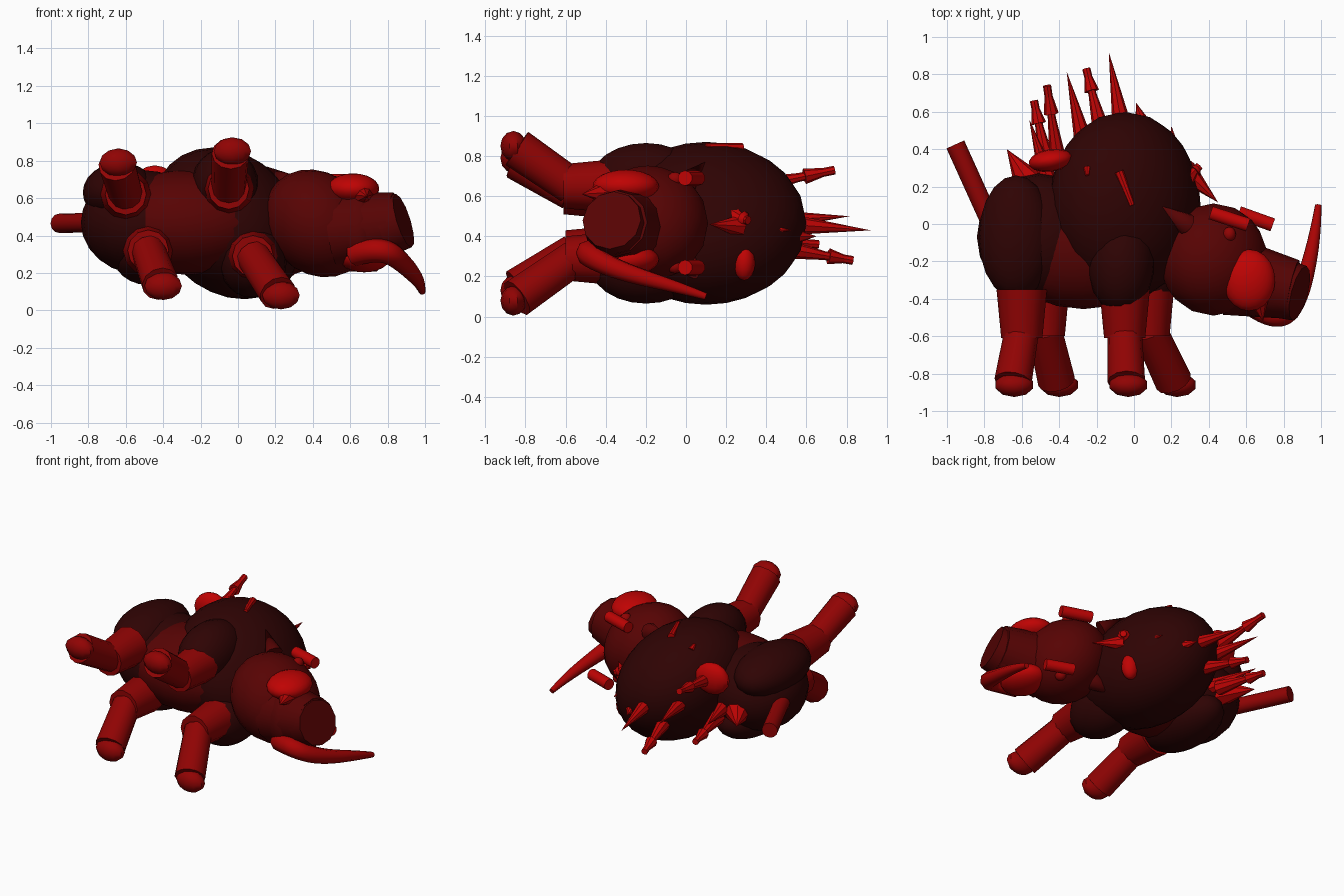
import bpy
import math
from mathutils import Vector

cube = bpy.data.objects.get("Cube")
if cube:
    bpy.data.objects.remove(cube, do_unlink=True)


def make_material(name, colour):
    mat = bpy.data.materials.new(name)
    mat.use_nodes = True
    rgba = (*colour, 1)
    mat.diffuse_color = rgba
    mat.node_tree.nodes["Principled BSDF"].inputs["Base Color"].default_value = rgba
    return mat


HIDE = make_material("dark hide", (0.028, 0.001, 0.001))
SKIN = make_material("deep red skin", (0.095, 0.001, 0.001))
LIMB = make_material("limb red", (0.28, 0.001, 0.001))
TUSK = make_material("tusk red", (0.4, 0.001, 0.001))
BRIGHT = make_material("bright red", (0.52, 0.001, 0.001))
YAW = (0, math.radians(45), 0)


def finish(name, mat):
    ob = bpy.context.object
    ob.name = name
    ob.data.materials.append(mat)
    bpy.ops.object.shade_smooth_by_angle(angle=math.radians(40))
    return ob


def ellipsoid(name, centre, radii, mat, segments=20, rings=12, turn=(0, 0, 0)):
    bpy.ops.mesh.primitive_uv_sphere_add(segments=segments, ring_count=rings, radius=1,
                                         location=centre, scale=radii, rotation=turn)
    return finish(name, mat)


def rod(name, start, end, r1, r2, mat, sides=12):
    a, b = Vector(start), Vector(end)
    d = b - a
    bpy.ops.mesh.primitive_cone_add(vertices=sides, radius1=r1, radius2=r2, depth=d.length,
                                    location=(a + b) / 2,
                                    rotation=d.to_track_quat('Z', 'Y').to_euler())
    return finish(name, mat)


# Trunk
ellipsoid("hump", (-0.05, 0.1, 0.465), (0.445, 0.5, 0.362), HIDE, 24, 14, YAW)
ellipsoid("rump", (-0.51, -0.07, 0.47), (0.33, 0.34, 0.28), HIDE)
ellipsoid("belly", (-0.27, -0.12, 0.47), (0.46, 0.335, 0.28), SKIN)

# Shoulders, thighs and legs: joint, haunch size, knee, foot for each limb
limbs = {
    "front_left": ((-0.07, -0.2, 0.67), (0.18, 0.28, 0.195),
                   (-0.05, -0.61, 0.65), (-0.04, -0.86, 0.85)),
    "front_right": ((0.08, -0.2, 0.26), (0.18, 0.28, 0.195),
                    (0.08, -0.6, 0.29), (0.22, -0.86, 0.08)),
    "hind_left": ((-0.63, -0.07, 0.63), (0.2, 0.33, 0.16),
                  (-0.6, -0.61, 0.62), (-0.65, -0.86, 0.79)),
    "hind_right": ((-0.48, -0.07, 0.295), (0.19, 0.33, 0.16),
                   (-0.48, -0.6, 0.32), (-0.41, -0.86, 0.13)),
}
for name, (joint, size, knee, foot) in limbs.items():
    ellipsoid(name + "_haunch", joint, size, HIDE)
    knee, foot = Vector(knee), Vector(foot)
    rod(name + "_upper_leg", knee + Vector((0, 0.26, 0)), knee, 0.135, 0.11, LIMB)
    start = knee + Vector((0, 0.04, 0))
    rod(name + "_lower_leg", start, start.lerp(foot, 0.94), 0.092, 0.1, LIMB)
    ellipsoid(name + "_hoof", foot + Vector((0.01, 0, 0)), (0.105, 0.065, 0.075), LIMB, 10, 6)

# Head and snout
ellipsoid("head", (0.425, -0.19, 0.465), (0.31, 0.3, 0.265), SKIN, turn=YAW)
ellipsoid("muzzle", (0.64, -0.31, 0.435), (0.14, 0.19, 0.21), SKIN)
rod("snout", (0.52, -0.28, 0.43), (0.85, -0.35, 0.47), 0.21, 0.16, SKIN)
rod("nose_disc", (0.79, -0.345, 0.45), (0.885, -0.37, 0.48), 0.16, 0.15, SKIN)

# Paired features on the head, shifted along the body on the far side
for side, z, shift in (("left", 0.65, 0), ("right", 0.285, 0.06)):
    out = 1 if side == "left" else -1
    ellipsoid(side + "_cheek", (0.615 + shift, -0.3, z), (0.14, 0.165, 0.082), BRIGHT)
    ellipsoid(side + "_eye", (0.51 + shift, -0.055, z + 0.035 * out), (0.035, 0.04, 0.035),
              LIMB, 12, 8)
    rod(side + "_brow", (0.41 + 2.5 * shift, 0.06, z + 0.04 * out),
        (0.61 + 2.2 * shift, -0.005, z + 0.04 * out), 0.038, 0.038, BRIGHT, 10)
    rod(side + "_ear", (0.28 + shift, 0, z + 0.02 * out), (0.15 + shift, 0.095, z + 0.12 * out),
        0.06, 0, SKIN, 10)

# Long curved tusk and the broken one
curve = bpy.data.curves.new("long_tusk", 'CURVE')
curve.dimensions = '3D'
curve.bevel_depth = 0.065
curve.bevel_resolution = 2
curve.use_fill_caps = True
spline = curve.splines.new('NURBS')
path = ((0.62, -0.42, 0.3, 1), (0.76, -0.52, 0.34, 1), (0.86, -0.46, 0.28, 0.9),
        (0.93, -0.25, 0.2, 0.7), (0.97, -0.05, 0.15, 0.5), (0.985, 0.1, 0.1, 0.28))
spline.points.add(len(path) - 1)
for point, (x, y, z, r) in zip(spline.points, path):
    point.co = (x, y, z, 1)
    point.radius = r
spline.use_endpoint_u = True
spline.order_u = 4
curve.materials.append(TUSK)
bpy.context.collection.objects.link(bpy.data.objects.new("long_tusk", curve))
rod("broken_tusk", (0.66, -0.38, 0.62), (0.69, -0.52, 0.61), 0.07, 0, TUSK, 8)

# Tail
rod("tail", (-0.74, -0.05, 0.47), (-0.955, 0.425, 0.465), 0.052, 0.052, LIMB)

# Spines along the back: base, tip, base radius
spines = (
    ((-0.06, 0.5, 0.46), (-0.135, 0.92, 0.43), 0.055),
    ((-0.26, 0.4, 0.48), (-0.36, 0.815, 0.5), 0.055),
    ((-0.45, 0.2, 0.42), (-0.56, 0.56, 0.45), 0.055),
    ((-0.53, 0.17, 0.42), (-0.68, 0.4, 0.41), 0.11),
    ((0.06, 0.5, 0.4), (0.01, 0.65, 0.4), 0.055),
    ((0.22, 0.34, 0.44), (0.2, 0.525, 0.43), 0.045),
    ((0.3, 0.26, 0.45), (0.45, 0.115, 0.46), 0.055),
)
for i, (base, tip, radius) in enumerate(spines):
    rod(f"spine_{i + 1}", base, tip, radius, 0, BRIGHT, 8)

# Shafts stuck in the back, each with a flared collar
shafts = (
    ((-0.17, 0.48, 0.34), (-0.255, 0.83, 0.28)),
    ((-0.4, 0.3, 0.64), (-0.465, 0.74, 0.73)),
    ((-0.46, 0.3, 0.38), (-0.535, 0.66, 0.36)),
    ((0.28, 0.24, 0.5), (0.35, 0.31, 0.48)),
)
for i, (base, end) in enumerate(shafts):
    a, b = Vector(base), Vector(end)
    rod(f"shaft_{i + 1}", a, b, 0.022, 0.022, BRIGHT, 8)
    rod(f"shaft_collar_{i + 1}", a.lerp(b, 0.66), a.lerp(b, 0.95), 0.04, 0.015, BRIGHT, 8)
    rod(f"shaft_root_{i + 1}", a, a.lerp(b, 0.75), 0.05, 0.015, BRIGHT, 8)

# Growths and small splinters on the hide
ellipsoid("left_growth", (-0.445, 0.34, 0.665), (0.12, 0.06, 0.11), BRIGHT, 14, 8, (0, 0, 0.15))
ellipsoid("right_growth", (0.275, 0.29, 0.27), (0.06, 0.055, 0.09), BRIGHT, 14, 8)
rod("long_splinter", (-0.08, 0.28, 0.84), (-0.01, 0.1, 0.85), 0.025, 0.015, BRIGHT, 8)
rod("short_splinter", (-0.25, 0.3, 0.8), (-0.25, 0.26, 0.825), 0.02, 0.01, BRIGHT, 8)
